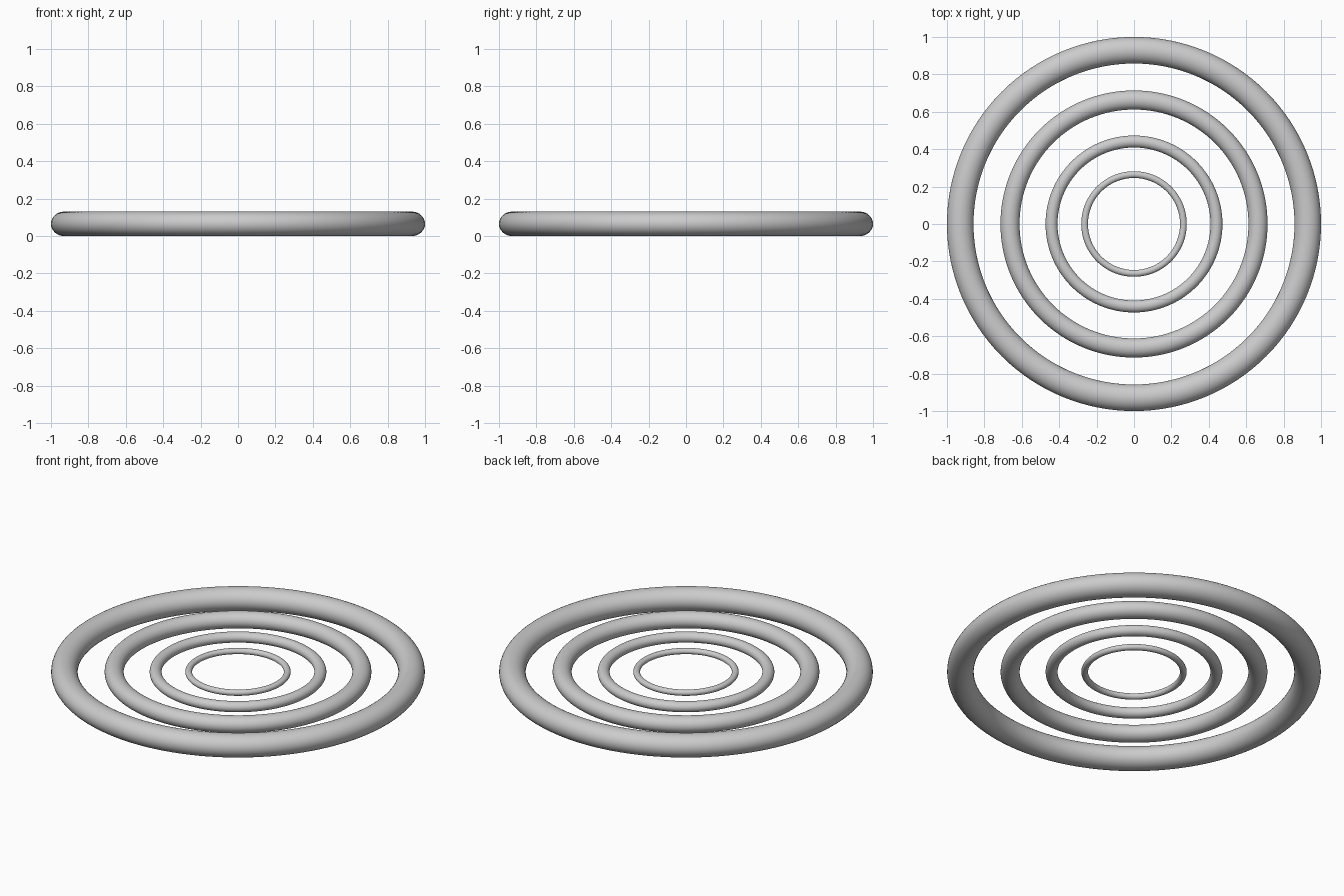
import bpy

if "Cube" in bpy.data.objects:
    bpy.data.objects.remove(bpy.data.objects["Cube"])

CENTER_Z = 0.0655   # all rings share one mid-plane
FLATTEN = 0.92      # tubes are slightly squashed vertically


def ring(name, outer, inner):
    """Smooth torus given by its outer and inner radius."""
    bpy.ops.mesh.primitive_torus_add(
        major_radius=(outer + inner) / 2,
        minor_radius=(outer - inner) / 2,
        major_segments=128,
        minor_segments=32,
        location=(0, 0, CENTER_Z),
    )
    obj = bpy.context.object
    obj.name = name
    obj.scale.z = FLATTEN
    bpy.ops.object.transform_apply(location=False, rotation=False, scale=True)
    bpy.ops.object.shade_smooth()
    return obj


# Four concentric rings, thinner toward the centre
for name, outer, inner in (
    ("outer_ring", 1.0, 0.858),
    ("second_ring", 0.714, 0.612),
    ("third_ring", 0.473, 0.409),
    ("inner_ring", 0.282, 0.246),
):
    ring(name, outer, inner)
